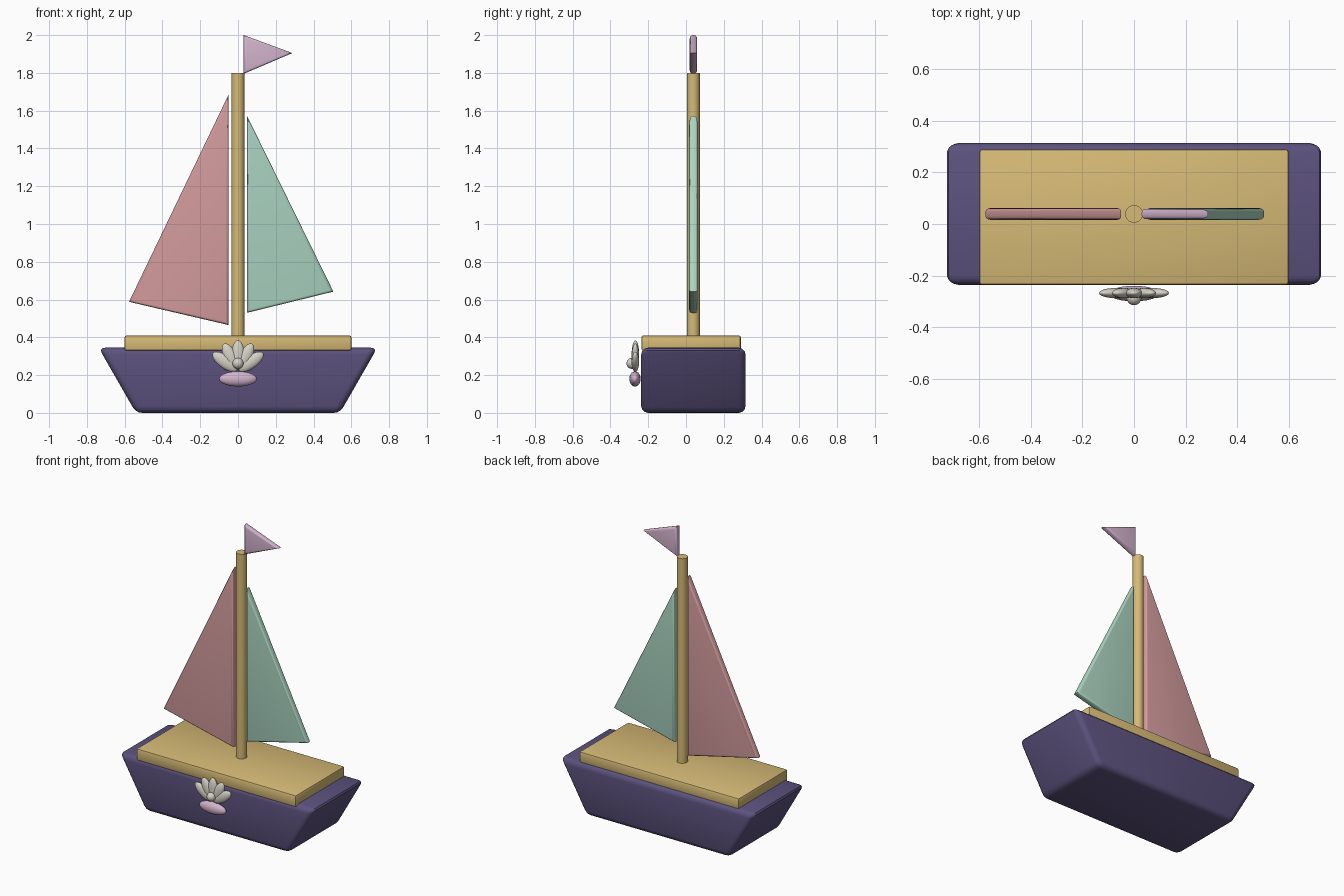
import bpy, bmesh, math
from mathutils import Matrix, Vector

cube = bpy.data.objects.get("Cube")
if cube:
    bpy.data.objects.remove(cube, do_unlink=True)

MID_Y = 0.039  # centre plane of hull, mast and sails


def material(name, r, g, b):
    # sRGB bytes to linear colour
    lin = [((c / 255 + 0.055) / 1.055) ** 2.4 for c in (r, g, b)]
    m = bpy.data.materials.new(name)
    m.use_nodes = True
    m.diffuse_color = (*lin, 1)
    m.node_tree.nodes["Principled BSDF"].inputs["Base Color"].default_value = (*lin, 1)
    return m


navy = material("hull purple", 92, 82, 126)
wood = material("light wood", 214, 186, 118)
red = material("rose red", 215, 158, 160)
green = material("sea green", 170, 211, 192)
pink = material("pale pink", 211, 179, 205)
pearl = material("shell white", 214, 209, 198)


def finish(name, bm, mat, angle=35):
    bmesh.ops.recalc_face_normals(bm, faces=bm.faces)
    mesh = bpy.data.meshes.new(name)
    bm.to_mesh(mesh)
    bm.free()
    mesh.materials.append(mat)
    obj = bpy.data.objects.new(name, mesh)
    bpy.context.collection.objects.link(obj)
    bpy.ops.object.select_all(action='DESELECT')
    obj.select_set(True)
    bpy.context.view_layer.objects.active = obj
    bpy.ops.object.shade_smooth_by_angle(angle=math.radians(angle))
    return obj


def slab(name, profile, y0, y1, bevel, mat, caps_only=False, segments=3):
    """Extrude an x-z profile along y and round its edges."""
    bm = bmesh.new()
    face = bm.faces.new([bm.verts.new((x, y0, z)) for x, z in profile])
    ext = bmesh.ops.extrude_face_region(bm, geom=[face])
    moved = [g for g in ext["geom"] if isinstance(g, bmesh.types.BMVert)]
    bmesh.ops.translate(bm, verts=moved, vec=(0, y1 - y0, 0))
    bmesh.ops.recalc_face_normals(bm, faces=bm.faces)
    edges = [e for e in bm.edges
             if not caps_only or abs(e.verts[0].co.y - e.verts[1].co.y) < 1e-4]
    bmesh.ops.bevel(bm, geom=edges, offset=bevel, segments=segments, profile=0.5,
                    affect='EDGES', clamp_overlap=True)
    return finish(name, bm, mat)


def ellipsoid(name, centre, radii, mat, tilt=0):
    bm = bmesh.new()
    matrix = (Matrix.Translation(centre) @ Matrix.Rotation(tilt, 4, 'Y')
              @ Matrix.Diagonal((*radii, 1)))
    bmesh.ops.create_uvsphere(bm, u_segments=24, v_segments=14, radius=1, matrix=matrix)
    return finish(name, bm, mat, 60)


# Hull and deck
slab("hull", [(-0.54, 0), (0.54, 0), (0.738, 0.345), (-0.738, 0.345)],
     -0.237, 0.315, 0.035, navy)
slab("deck", [(-0.6, 0.33), (0.6, 0.33), (0.6, 0.41), (-0.6, 0.41)],
     -0.236, 0.29, 0.01, wood, segments=2)

# Mast
bm = bmesh.new()
bmesh.ops.create_cone(bm, cap_ends=True, segments=32, radius1=0.034, radius2=0.034,
                      depth=1.41, matrix=Matrix.Translation((0, MID_Y, 1.095)))
finish("mast", bm, wood)

# Sails and pennant
for name, outline, half, mat in (
        ("right_sail", [(-0.05, 1.685), (-0.577, 0.588), (-0.05, 0.465)], 0.023, red),
        ("left_sail", [(0.048, 1.572), (0.505, 0.642), (0.048, 0.53)], 0.023, green),
        ("pennant", [(0.03, 2.0), (0.288, 1.905), (0.03, 1.795)], 0.02, pink)):
    slab(name, outline, MID_Y - half, MID_Y + half, 0.015, mat, caps_only=True)

# Shell emblem on the front of the hull
for i in range(-2, 3):
    tilt = math.radians(27 * i)
    centre = Vector((0, -0.268, 0.22)) + Vector((math.sin(tilt), 0, math.cos(tilt))) * 0.086
    ellipsoid(f"shell_lobe_{i + 3}", centre, (0.034, 0.02, 0.078), pearl, tilt)
ellipsoid("pearl", (0, -0.286, 0.262), (0.029, 0.029, 0.029), pearl)
ellipsoid("shell_base", (0, -0.27, 0.18), (0.1, 0.03, 0.04), pink)
